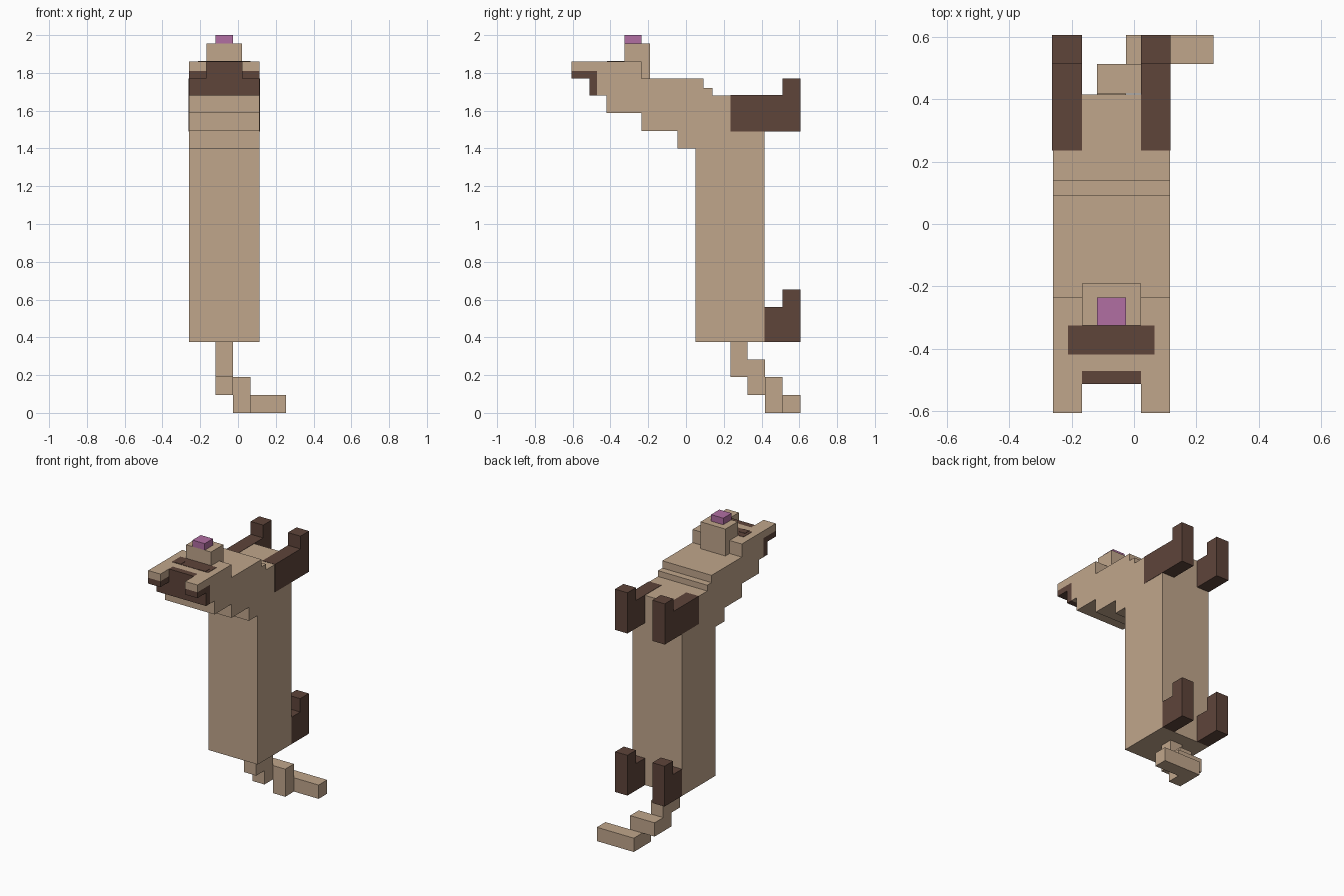
import bpy
import bmesh

cube = bpy.data.objects.get("Cube")
if cube:
    bpy.data.objects.remove(cube, do_unlink=True)


def material(name, color):
    m = bpy.data.materials.new(name)
    m.diffuse_color = (*color, 1)
    m.use_nodes = True
    m.node_tree.nodes["Principled BSDF"].inputs["Base Color"].default_value = (*color, 1)
    return m


TAN = material("tan fur", (0.53, 0.38, 0.26))
DARK = material("dark brown fur", (0.112, 0.058, 0.042))
PINK = material("pink nose", (0.44, 0.156, 0.36))

LEFT, RIGHT = 0.115, -0.26      # body sides
MID = (LEFT + RIGHT) / 2        # mirror plane of the body
WIDTH = 0.093                   # width of one block


def extrude_profile(name, points, x0, x1, mat):
    """Extrude a closed (y, z) outline from x0 to x1."""
    bm = bmesh.new()
    face = bm.faces.new([bm.verts.new((x0, y, z)) for y, z in points])
    moved = bmesh.ops.extrude_face_region(bm, geom=[face])["geom"]
    bmesh.ops.translate(bm, vec=(x1 - x0, 0, 0),
                        verts=[v for v in moved if isinstance(v, bmesh.types.BMVert)])
    bmesh.ops.recalc_face_normals(bm, faces=bm.faces)
    mesh = bpy.data.meshes.new(name)
    bm.to_mesh(mesh)
    bm.free()
    mesh.materials.append(mat)
    obj = bpy.data.objects.new(name, mesh)
    bpy.context.collection.objects.link(obj)
    return obj


def box(name, x, y, z, mat):
    outline = [(y[0], z[0]), (y[1], z[0]), (y[1], z[1]), (y[0], z[1])]
    return extrude_profile(name, outline, x[0], x[1], mat)


def pair(name, points, mat, grow=0.0):
    """One part on each outer side of the body."""
    extrude_profile("left_" + name, points, LEFT - WIDTH, LEFT + grow, mat)
    extrude_profile("right_" + name, points, RIGHT - grow, RIGHT + WIDTH, mat)


# Upright body with stepped neck and head
extrude_profile("body_and_head", [
    (0.05, 0.375), (0.415, 0.375), (0.415, 1.68), (0.14, 1.68), (0.14, 1.72),
    (0.093, 1.72), (0.093, 1.77), (-0.235, 1.77), (-0.235, 1.86), (-0.47, 1.86),
    (-0.47, 1.68), (-0.42, 1.68), (-0.42, 1.587), (-0.235, 1.587),
    (-0.235, 1.493), (-0.045, 1.493), (-0.045, 1.4), (0.05, 1.4)],
    RIGHT, LEFT, TAN)

# Dark mask and the ears
center = (RIGHT + WIDTH, LEFT - WIDTH)
box("mask", (RIGHT, LEFT), (-0.512, -0.47), (1.68, 1.81), DARK)
box("mask_top", center, (-0.512, -0.47), (1.81, 1.86), DARK)
pair("ear", [(-0.605, 1.81), (-0.47, 1.81), (-0.47, 1.86), (-0.605, 1.86)], TAN)
pair("ear_base", [(-0.605, 1.77), (-0.512, 1.77), (-0.512, 1.81), (-0.605, 1.81)], DARK)

# Muzzle, nose and face markings
box("muzzle", center, (-0.325, -0.19), (1.77, 1.955), TAN)
box("nose", (MID - WIDTH / 2, MID + WIDTH / 2), (-0.325, -0.235), (1.955, 2.0), PINK)
box("eye_band", (MID - 0.138, MID + 0.138), (-0.418, -0.325), (1.857, 1.862), DARK)
for side, s in (("left", 1), ("right", -1)):
    cx = MID + s * 0.094
    box(side + "_eye", (cx - 0.024, cx + 0.024), (-0.418, -0.37), (1.859, 1.864), DARK)

# Legs with raised paws
pair("front_leg", [(0.235, 1.49), (0.605, 1.49), (0.605, 1.77), (0.512, 1.77),
                   (0.512, 1.682), (0.235, 1.682)], DARK, 0.002)
pair("hind_leg", [(0.415, 0.375), (0.605, 0.375), (0.605, 0.652), (0.512, 0.652),
                  (0.512, 0.56), (0.415, 0.56)], DARK)

# Stepped tail curling to the left
tail_x = (MID - WIDTH / 2, MID + WIDTH / 2)
bend_x = (tail_x[1], tail_x[1] + WIDTH)
box("tail_root", tail_x, (0.235, 0.325), (0.19, 0.375), TAN)
box("tail_middle", tail_x, (0.325, 0.418), (0.095, 0.283), TAN)
box("tail_bend", tail_x, (0.418, 0.512), (0.095, 0.19), TAN)
box("tail_drop", bend_x, (0.418, 0.512), (0, 0.19), TAN)
box("tail_tip", (bend_x[0], 0.255), (0.512, 0.605), (0, 0.095), TAN)
